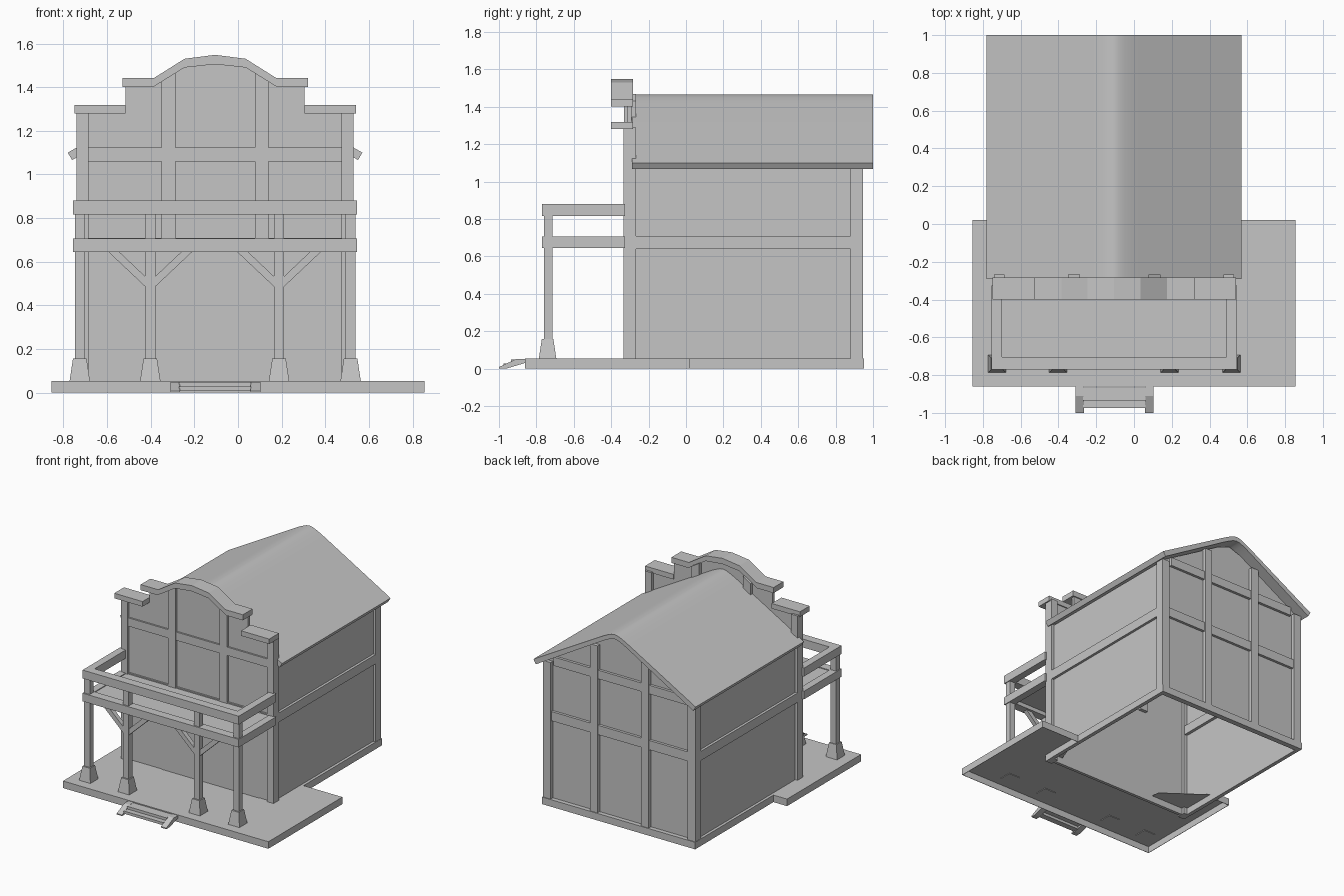
import bpy
import bmesh
import math

if "Cube" in bpy.data.objects:
    bpy.data.objects.remove(bpy.data.objects["Cube"], do_unlink=True)

GREY = (0.56, 0.56, 0.56, 1)
mat = bpy.data.materials.new("plain grey")
mat.use_nodes = True
mat.diffuse_color = GREY
mat.node_tree.nodes["Principled BSDF"].inputs["Base Color"].default_value = GREY

CX = -0.105            # centre line of the house
FRONT, BACK = -0.335, 0.945
LEFT, RIGHT = -0.74, 0.53
DECK = 0.053


def finish(name, bm):
    bmesh.ops.recalc_face_normals(bm, faces=bm.faces)
    mesh = bpy.data.meshes.new(name)
    bm.to_mesh(mesh)
    bm.free()
    mesh.materials.append(mat)
    ob = bpy.data.objects.new(name, mesh)
    bpy.context.collection.objects.link(ob)
    return ob


def prism(name, pts, axis, a, b):
    """Extrude a 2D profile from a to b along the named axis."""
    place = {"x": lambda p, t: (t, p[0], p[1]),
             "y": lambda p, t: (p[0], t, p[1]),
             "z": lambda p, t: (p[0], p[1], t)}[axis]
    bm = bmesh.new()
    face = bm.faces.new([bm.verts.new(place(p, a)) for p in pts])
    ext = bmesh.ops.extrude_face_region(bm, geom=[face])
    shift = place((0, 0), b - a)
    bmesh.ops.translate(bm, vec=shift,
                        verts=[g for g in ext["geom"] if isinstance(g, bmesh.types.BMVert)])
    return finish(name, bm)


def box(name, x0, x1, y0, y1, z0, z1):
    return prism(name, [(x0, y0), (x1, y0), (x1, y1), (x0, y1)], "z", z0, z1)


def mirrored(half):
    """Half profile from the outside to the centre, reflected about the house."""
    full = [(CX - x, z) for x, z in half]
    return full + [(CX + x, z) for x, z in reversed(half) if x > 0]


# Porch deck: thin boards on a skirt, hollow below and open beneath the house
prism("porch_deck", [(-0.855, -0.86), (0.855, -0.86), (0.855, 0.02), (RIGHT, 0.02),
                     (0.4, -0.32), (-0.41, -0.32), (-0.42, -0.23), (LEFT, 0.0),
                     (LEFT, 0.02), (-0.855, 0.02)], "z", DECK - 0.003, DECK)
box("deck_skirt_front", -0.855, 0.855, -0.86, -0.857, 0, DECK)
for x0, edge, wall in ((-0.855, -0.855, LEFT), (0.852, RIGHT, 0.855)):
    box("deck_skirt_side", x0, x0 + 0.003, -0.86, 0.02, 0, DECK)
    box("deck_skirt_back", edge, wall, 0.017, 0.02, 0, DECK)

# Front steps
for x in (-0.31, 0.058):
    prism("step_stringer", [(-1, 0), (-0.96, 0), (-0.86, 0.03), (-0.86, 0.05),
                            (-0.91, 0.05), (-1, 0.008)], "x", x, x + 0.045)
box("lower_tread", -0.27, 0.06, -0.975, -0.93, 0.008, 0.028)
box("upper_tread", -0.27, 0.06, -0.935, -0.865, 0.028, 0.048)

# Side walls: thin recessed panel, sill, middle beam, posts
for s in (1, -1):
    def span(d0, d1):
        return sorted((CX + s * d0, CX + s * d1))
    box("side_wall_panel", *span(0.608, 0.616), FRONT + 0.03, BACK - 0.025, 0, 1.08)
    box("side_sill", *span(0.61, 0.637), -0.27, BACK + 0.006, 0, DECK)
    box("side_middle_beam", *span(0.585, 0.635), -0.27, 0.88, 0.64, 0.71)
    box("back_corner_post", *span(0.57, 0.635), 0.88, BACK, DECK, 1.08)
    box("front_corner_post", *span(0.58, 0.635), FRONT, -0.268, 0, 1.29)

# Back gable wall with timber frame
prism("gable_wall", mirrored([(0.61, 0), (0.61, 1.09), (0.1, 1.385), (0, 1.42)]),
      "y", 0.91, 0.918)
box("gable_sill", CX - 0.637, CX + 0.637, 0.915, BACK + 0.006, 0, DECK)
for z0, z1, half in ((0.64, 0.71, 0.6), (1.06, 1.125, 0.55)):
    box("gable_beam", CX - half, CX + half, 0.885, 0.938, z0, z1)
for x in (-0.35, 0.075):
    box("gable_post", x, x + 0.063, 0.885, BACK, DECK, 1.31)

# Roof with a softly rounded ridge
outer = [(0.675, 1.1), (0.13, 1.41), (0.09, 1.432), (0.055, 1.449), (0.025, 1.461), (0, 1.465)]
inner = [(x * 0.97, z - 0.034) for x, z in outer]
roof = prism("roof", mirrored(outer) + mirrored(inner)[::-1], "y", -0.29, 1.0)
bpy.context.view_layer.objects.active = roof
roof.select_set(True)
bpy.ops.object.shade_smooth_by_angle(angle=math.radians(30))
roof.select_set(False)

# False front with stepped and arched outline
arch = [(0.285, 1.4), (0.14, 1.49), (0, 1.505)]
prism("false_front", mirrored([(0.63, 0), (0.63, 1.28), (0.41, 1.28), (0.41, 1.4)] + arch),
      "y", -0.315, -0.292)
for s in (-1, 1):
    pts = [(0.182, 0.7), (0.182, 1.468), (0.245, 1.43), (0.245, 0.7)]
    prism("false_front_post", [(CX + s * dx, z) for dx, z in pts], "y", -0.332, -0.267)
for z in (0.645, 1.06):
    box("false_front_beam", CX - 0.6, CX + 0.6, -0.328, -0.292, z, z + 0.063)

# Cornice caps
cap = [(0.425, 1.4)] + arch
top = [(0.425, 1.442), (0.28, 1.442), (0.14, 1.53), (0, 1.548)]
prism("arched_cornice", mirrored(cap) + mirrored(top)[::-1], "y", -0.4, -0.284)
for s in (-1, 1):
    x0, x1 = sorted((CX + s * 0.41, CX + s * 0.645))
    box("low_cornice", x0, x1, -0.4, -0.284, 1.28, 1.318)

# Porch columns on tapered footings
for x in (-0.725, -0.402, 0.188, 0.516):
    box("porch_column", x - 0.023, x + 0.023, -0.76, -0.715, 0.1, 0.82)
    bm = bmesh.new()
    bmesh.ops.create_cube(bm, size=1)
    for v in bm.verts:
        w = 0.062 if v.co.z > 0 else 0.096
        v.co = (x + v.co.x * w, -0.74 + v.co.y * w, 0.157 if v.co.z > 0 else 0.045)
    finish("column_footing", bm)

# Diagonal braces on the inner columns
for x in (-0.402, 0.188):
    for s in (-1, 1):
        pts = [(0.02, 0.483), (0.197, 0.65), (0.147, 0.65), (0.02, 0.53)]
        prism("porch_brace", [(x + s * dx, z) for dx, z in pts], "y", -0.755, -0.722)

# Balcony frame, rail and floor
for name, z0, z1 in (("balcony_beam", 0.645, 0.706), ("balcony_rail", 0.817, 0.88)):
    box(name + "_front", -0.755, 0.545, -0.77, -0.705, z0, z1)
    for s in (-1, 1):
        x0, x1 = sorted((CX + s * 0.595, CX + s * 0.65))
        box(name + "_side", x0, x1, -0.71, FRONT + 0.01, z0, z1)
box("balcony_floor", -0.71, 0.5, -0.715, -0.31, 0.675, 0.7)
